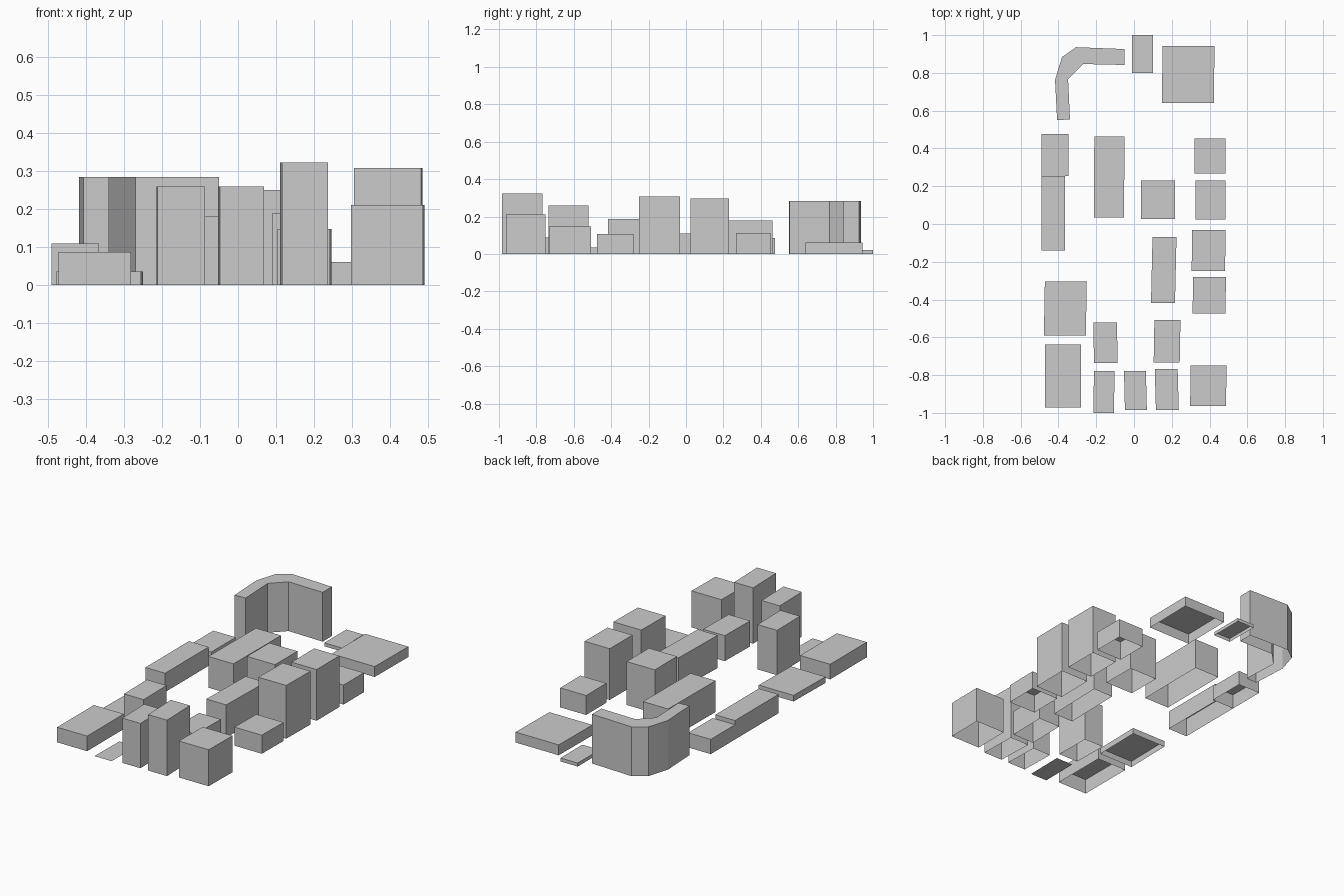
import bpy
import bmesh


def block(name, footprint, height):
    """Open-bottomed building shell: roof plus walls (footprint is counter-clockwise)."""
    bm = bmesh.new()
    low = [bm.verts.new((x, y, 0)) for x, y in footprint]
    if height == 0:
        bm.faces.new(low)
    else:
        top = [bm.verts.new((x, y, height)) for x, y in footprint]
        bm.faces.new(top)
        n = len(low)
        for i in range(n):
            j = (i + 1) % n
            bm.faces.new((low[i], low[j], top[j], top[i]))
    mesh = bpy.data.meshes.new(name)
    bm.to_mesh(mesh)
    bm.free()
    ob = bpy.data.objects.new(name, mesh)
    bpy.context.collection.objects.link(ob)
    return ob


def row(name, lots):
    """Lots: x0, x1, y0, y1, height, lean (x shift of the far edge, inside x0..x1)."""
    for i, (x0, x1, y0, y1, h, lean) in enumerate(lots, 1):
        near, far = max(-lean, 0), max(lean, 0)
        quad = [(x0 + near, y0), (x1 - far, y0), (x1 - near, y1), (x0 + far, y1)]
        block(f"{name}_{i}", quad, h)


# bent corner building at the back left
block("corner_building", [
    (-.05, .926), (-.307, .936), (-.381, .884), (-.418, .762), (-.407, .55),
    (-.339, .554), (-.349, .767), (-.27, .847), (-.05, .842)], .284)

# back row
row("back_building", [
    (-.01, .10, .80, 1.0, .02, 0),
    (.148, .426, .64, .943, .06, .003),
])

# left side: two joined long blocks, then two low ones
row("left_building", [
    (-.491, -.348, .255, .476, .085, 0),
    (-.491, -.366, -.141, .255, .109, 0),
    (-.477, -.25, -.59, -.305, .035, .005),
    (-.472, -.281, -.972, -.638, .087, 0),
])

# middle of the quarter
row("centre_building", [
    (-.213, -.05, .034, .463, .18, .003),
    (.038, .217, .027, .23, .25, 0),
    (.09, .225, -.417, -.07, .188, .008),
    (.104, .246, -.733, -.507, .147, .004),
    (-.215, -.087, -.735, -.522, .258, -.003),
])

# front row, with one flat roof plot at ground level
row("front_building", [
    (-.215, -.103, -1.0, -.777, 0, .003),
    (-.053, .068, -.985, -.778, .258, -.005),
    (.11, .237, -.985, -.768, .322, -.006),
])

# right side, front to back
row("right_building", [
    (.297, .49, -.963, -.75, .21, .003),
    (.31, .487, -.475, -.28, .107, .003),
    (.305, .485, -.25, -.032, .307, .003),
    (.325, .485, .023, .23, .295, 0),
    (.32, .485, .268, .453, .112, 0),
])
